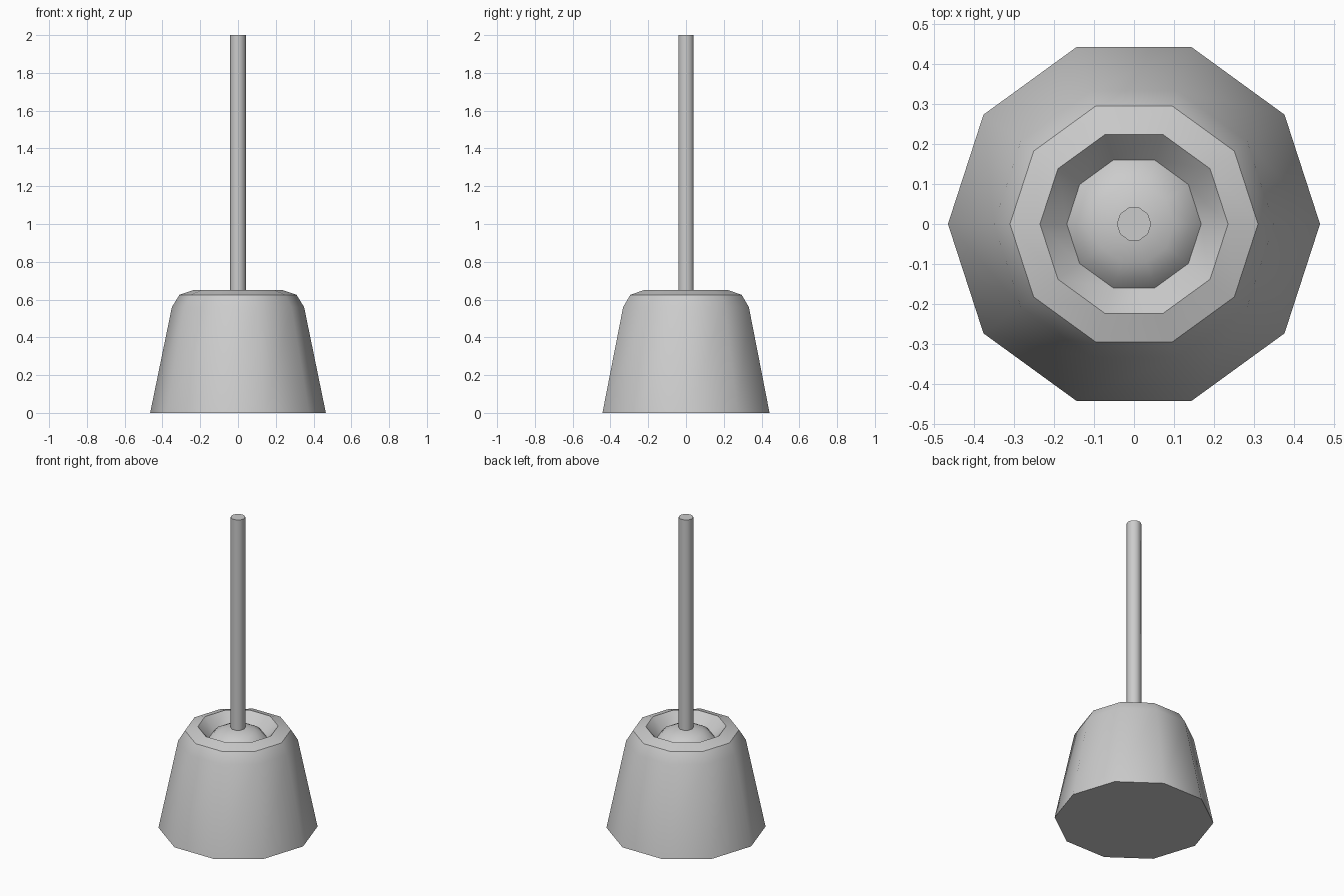
import bpy, bmesh, math

if "Cube" in bpy.data.objects:
    bpy.data.objects.remove(bpy.data.objects["Cube"])

SIDES = 10


def lathe(name, profile):
    """Revolve an (r, z) profile around z; the ends are capped flat."""
    bm = bmesh.new()
    rings = []
    for r, z in profile:
        rings.append([bm.verts.new((r * math.cos(2 * math.pi * i / SIDES),
                                    r * math.sin(2 * math.pi * i / SIDES), z))
                      for i in range(SIDES)])
    for a, b in zip(rings, rings[1:]):
        for i in range(SIDES):
            j = (i + 1) % SIDES
            bm.faces.new((a[i], a[j], b[j], b[i]))
    bm.faces.new(rings[0][::-1])
    bm.faces.new(rings[-1])
    bmesh.ops.recalc_face_normals(bm, faces=bm.faces)
    mesh = bpy.data.meshes.new(name)
    bm.to_mesh(mesh)
    bm.free()
    obj = bpy.data.objects.new(name, mesh)
    bpy.context.collection.objects.link(obj)
    bpy.ops.object.select_all(action='DESELECT')
    obj.select_set(True)
    bpy.context.view_layer.objects.active = obj
    bpy.ops.object.shade_smooth_by_angle(angle=math.radians(40))
    return obj


# Tapered holder with rounded shoulder, recessed mouth and domed brush top
lathe("brush_holder", [
    (0.465, 0.0), (0.35, 0.56), (0.31, 0.625), (0.235, 0.65),
    (0.168, 0.58), (0.142, 0.609), (0.10, 0.63), (0.043, 0.643),
])

# Long straight handle
lathe("brush_handle", [(0.043, 0.60), (0.043, 2.0)])
